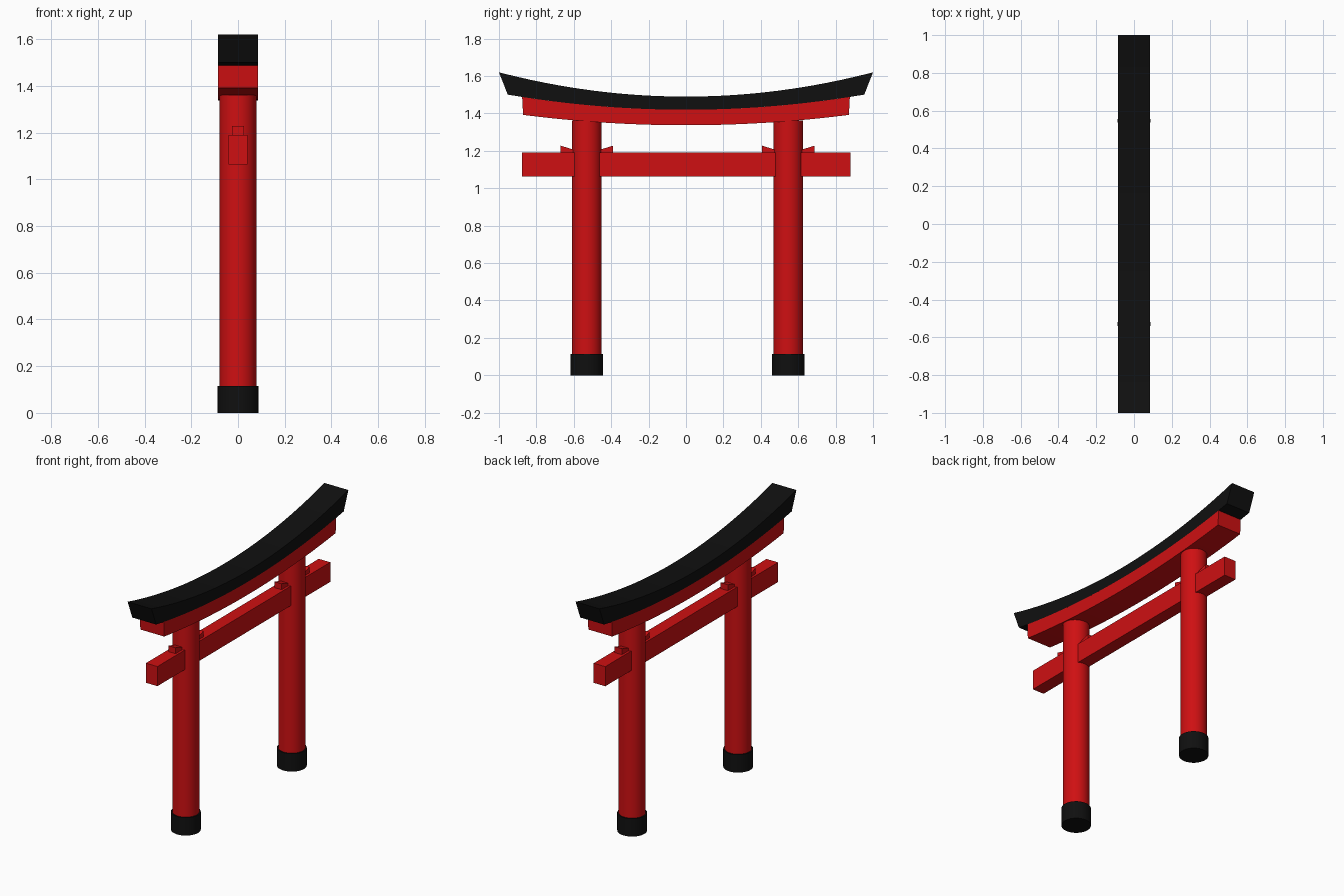
import bpy, bmesh, math

if "Cube" in bpy.data.objects:
    bpy.data.objects.remove(bpy.data.objects["Cube"])


def material(name, rgb):
    m = bpy.data.materials.new(name)
    m.diffuse_color = (*rgb, 1)
    m.use_nodes = True
    m.node_tree.nodes["Principled BSDF"].inputs["Base Color"].default_value = m.diffuse_color
    return m


RED = material("vermilion_red", (0.62, 0.005, 0.006))
BLACK = material("soft_black", (0.005, 0.005, 0.005))


def finish(name, bm, mat):
    bmesh.ops.recalc_face_normals(bm, faces=bm.faces)
    me = bpy.data.meshes.new(name)
    bm.to_mesh(me)
    bm.free()
    me.materials.append(mat)
    ob = bpy.data.objects.new(name, me)
    bpy.context.collection.objects.link(ob)
    return ob


def extrude_side(name, outline, half, mat):
    """Extrude a (y, z) outline along x from -half to +half."""
    bm = bmesh.new()
    a = [bm.verts.new((-half, y, z)) for y, z in outline]
    b = [bm.verts.new((half, y, z)) for y, z in outline]
    n = len(a)
    bm.faces.new(a)
    bm.faces.new(b)
    for i in range(n):
        j = (i + 1) % n
        bm.faces.new((a[i], a[j], b[j], b[i]))
    return finish(name, bm, mat)


def curved_beam(name, top, bottom, half, mat, steps=24):
    """Beam between two parabolas, each (half length, z in middle, rise)."""
    def arc(length, z0, k):
        ys = [length * (2 * i / steps - 1) for i in range(steps + 1)]
        return [(y, z0 + k * y * y) for y in ys]
    t, b = arc(*top), arc(*bottom)
    bm = bmesh.new()
    rings = []
    for (yt, zt), (yb, zb) in zip(t, b):
        pts = ((-half, yb, zb), (half, yb, zb), (half, yt, zt), (-half, yt, zt))
        rings.append([bm.verts.new(p) for p in pts])
    for r, s in zip(rings, rings[1:]):
        for i in range(4):
            j = (i + 1) % 4
            bm.faces.new((r[i], r[j], s[j], s[i]))
    bm.faces.new(rings[0])
    bm.faces.new(rings[-1])
    return finish(name, bm, mat)


def cylinder(name, r, y, z0, z1, mat):
    bpy.ops.mesh.primitive_cylinder_add(vertices=32, radius=r, depth=z1 - z0,
                                        location=(0, y, (z0 + z1) / 2))
    ob = bpy.context.object
    ob.name = name
    ob.data.materials.append(mat)
    bpy.ops.object.shade_smooth_by_angle(angle=math.radians(35))
    return ob


# Curved roof beam and the red lintel under it
curved_beam("roof_beam", (1.0, 1.49, 0.13), (0.953, 1.42, 0.089), 0.085, BLACK)
curved_beam("upper_lintel", (0.876, 1.42, 0.089), (0.871, 1.337, 0.073), 0.085, RED)

# Straight tie beam through both posts
extrude_side("tie_beam", [(-0.877, 1.064), (0.879, 1.064),
                          (0.879, 1.19), (-0.877, 1.19)], 0.041, RED)

# Posts with black feet and sloping wedges on both sides
for side, y in (("left", -0.53), ("right", 0.547)):
    cylinder(side + "_post", 0.079, y, 0.05, 1.362, RED)
    cylinder(side + "_foot", 0.087, y, 0.0, 0.115, BLACK)
    for part, d in (("front", -1), ("back", 1)):
        extrude_side(f"{side}_{part}_wedge",
                     [(y + d * 0.05, 1.18), (y + d * 0.141, 1.18),
                      (y + d * 0.141, 1.228), (y + d * 0.05, 1.2)], 0.026, RED)
